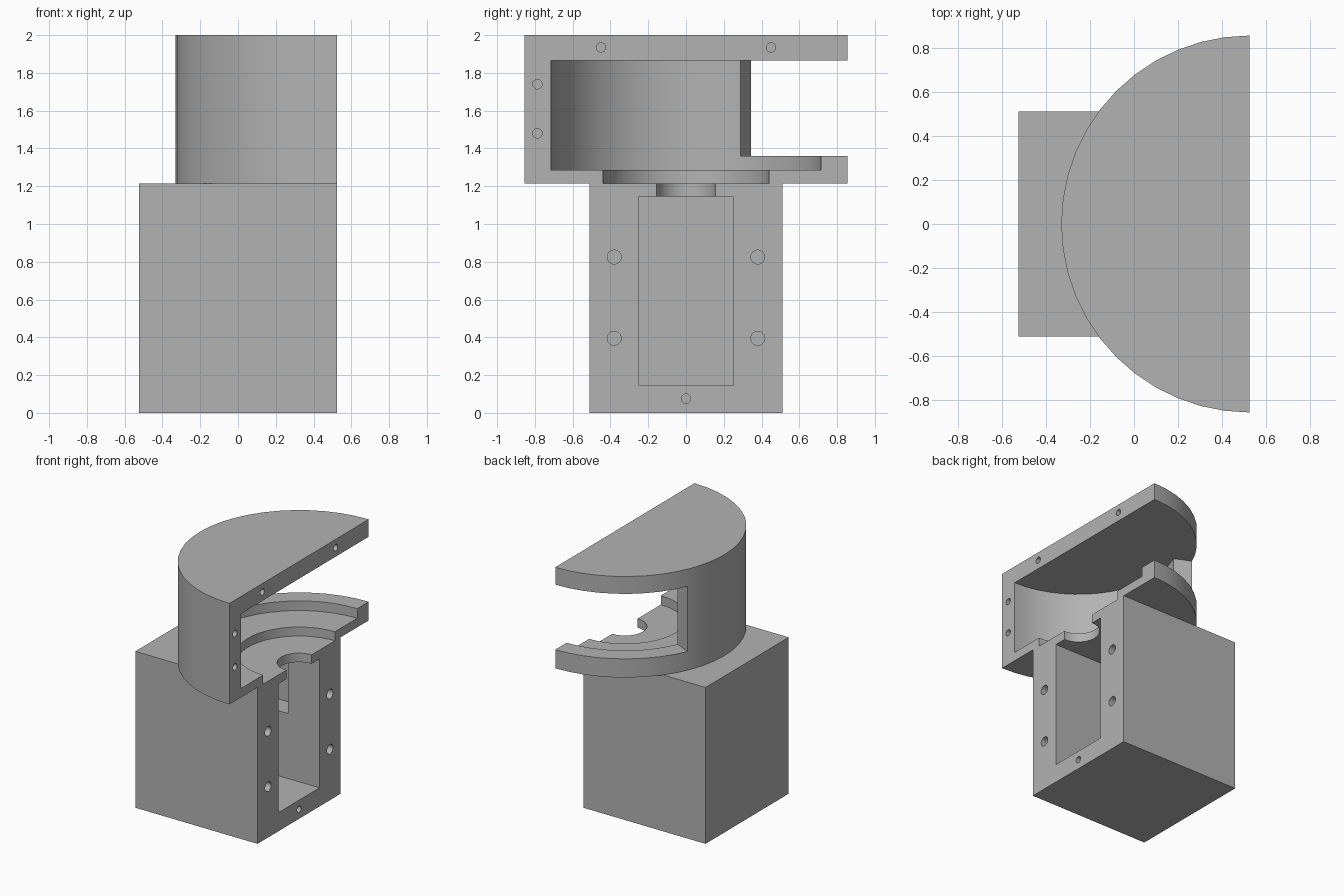
import bpy, bmesh, math
from mathutils import Matrix, Vector

if "Cube" in bpy.data.objects:
    bpy.data.objects.remove(bpy.data.objects["Cube"], do_unlink=True)

FACE = 0.525      # x of the open split face, also the drum axis
SEAM = 1.215      # height where drum meets base
SIDES = 48

grey = bpy.data.materials.new("plain_grey")
grey.use_nodes = True
grey.diffuse_color = (0.45, 0.45, 0.45, 1)
grey.node_tree.nodes["Principled BSDF"].inputs["Base Color"].default_value = grey.diffuse_color


def finish(name, bm):
    bmesh.ops.recalc_face_normals(bm, faces=bm.faces)
    mesh = bpy.data.meshes.new(name)
    bm.to_mesh(mesh)
    bm.free()
    mesh.materials.append(grey)
    obj = bpy.data.objects.new(name, mesh)
    bpy.context.collection.objects.link(obj)
    return obj


def prism(name, points, z0, z1):
    bm = bmesh.new()
    face = bm.faces.new([bm.verts.new((x, y, z0)) for x, y in points])
    top = bmesh.ops.extrude_face_region(bm, geom=[face])
    verts = [v for v in top["geom"] if isinstance(v, bmesh.types.BMVert)]
    bmesh.ops.translate(bm, verts=verts, vec=(0, 0, z1 - z0))
    return finish(name, bm)


def box(name, x0, x1, y0, y1, z0, z1):
    return prism(name, [(x0, y0), (x1, y0), (x1, y1), (x0, y1)], z0, z1)


def arc(radius, start, end, steps):
    angles = [math.radians(start + (end - start) * i / steps) for i in range(steps + 1)]
    return [(FACE + radius * math.cos(a), radius * math.sin(a)) for a in angles]


def disc(name, radius, z0, z1):
    return prism(name, arc(radius, 0, 360, SIDES)[:-1], z0, z1)


def screw_hole(y, z, radius, depth=0.2):
    bm = bmesh.new()
    turn = Matrix.Translation(Vector((FACE, y, z))) @ Matrix.Rotation(math.pi / 2, 4, 'Y')
    bmesh.ops.create_cone(bm, cap_ends=True, segments=24, radius1=radius,
                          radius2=radius, depth=depth * 2, matrix=turn)
    return finish("screw_hole_cutter", bm)


def carve(obj, cutters):
    bpy.context.view_layer.objects.active = obj
    for cutter in cutters:
        cutter.hide_render = True
        mod = obj.modifiers.new("cut", 'BOOLEAN')
        mod.operation = 'DIFFERENCE'
        mod.solver = 'EXACT'
        mod.object = cutter
        bpy.ops.object.modifier_apply(modifier=mod.name)
        bpy.data.objects.remove(cutter, do_unlink=True)
    bpy.ops.object.select_all(action='DESELECT')
    obj.select_set(True)
    bpy.ops.object.shade_smooth_by_angle(angle=math.radians(30))


# Base block with motor pocket, side niche, shaft neck and screw holes
base = box("base_housing", -FACE, FACE, -0.51, 0.51, 0, SEAM)
cuts = [
    box("motor_pocket_cutter", 0.025, 0.8, -0.25, 0.25, 0.145, 1.145),
    box("side_niche_cutter", 0.025, 0.255, 0.2, 0.41, 0.65, 1.145),
    disc("shaft_neck_cutter", 0.155, 1.1, 1.3),
    screw_hole(0, 0.075, 0.025),
]
cuts += [screw_hole(y, z, 0.037) for y in (-0.38, 0.38) for z in (0.395, 0.825)]
carve(base, cuts)

# Half drum with stepped cavity, side window and screw holes
drum = prism("drum_housing", arc(0.855, 90, 270, SIDES // 2), SEAM, 2)
window = [(FACE, 0)] + arc(2, 80, 156.2, 4)
cuts = [
    disc("cavity_cutter", 0.715, 1.285, 1.865),
    disc("recess_cutter", 0.44, 1.1, 1.4),
    prism("window_cutter", window, 1.36, 1.865),
]
cuts += [screw_hole(y, 1.935, 0.025) for y in (-0.45, 0.45)]
cuts += [screw_hole(-0.787, z, 0.025) for z in (1.48, 1.74)]
carve(drum, cuts)
